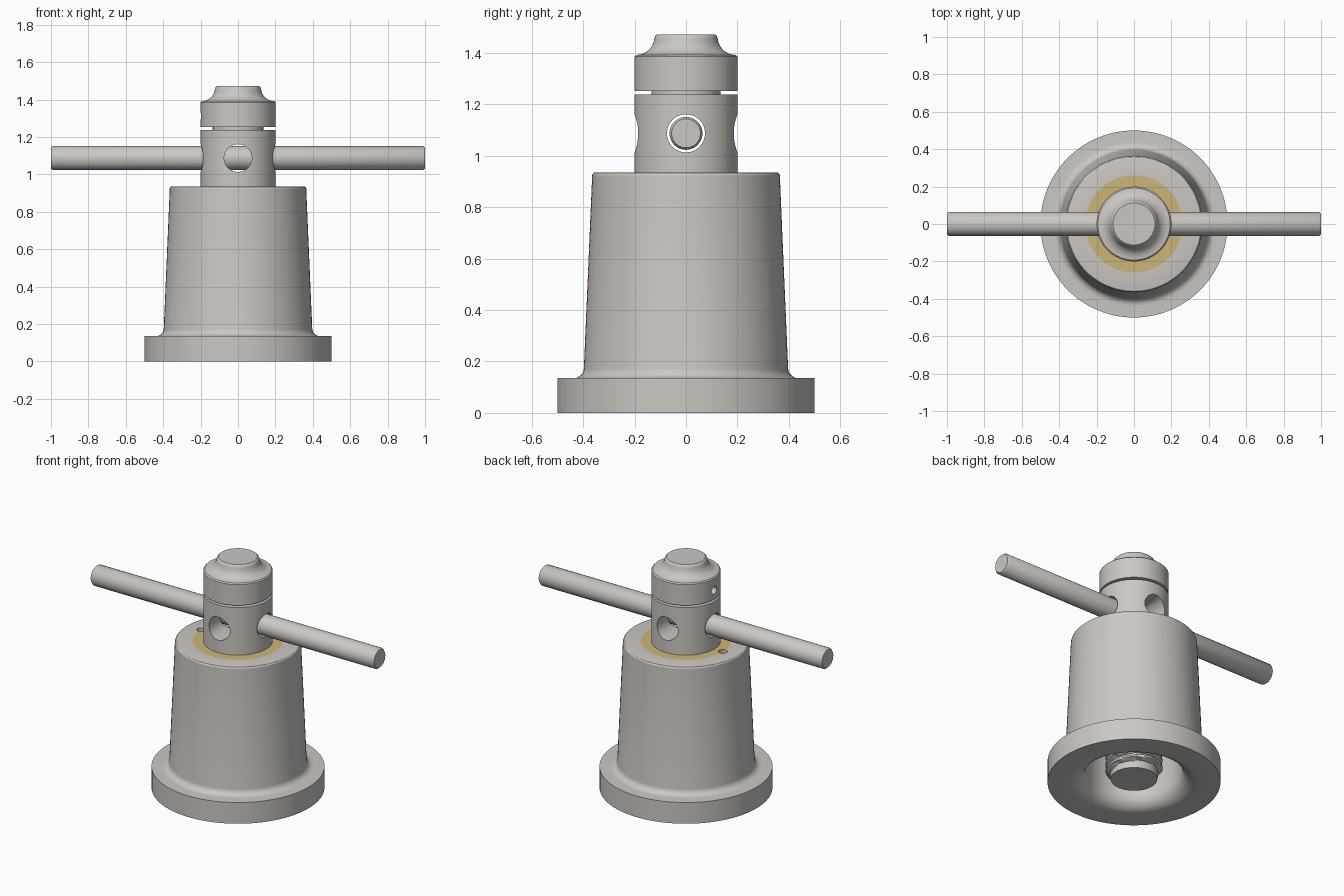
import bpy, bmesh, math
from mathutils import Matrix

cube = bpy.data.objects.get("Cube")
if cube:
    bpy.data.objects.remove(cube, do_unlink=True)


def material(name, rgb):
    mat = bpy.data.materials.new(name)
    mat.use_nodes = True
    mat.diffuse_color = (*rgb, 1)
    mat.node_tree.nodes["Principled BSDF"].inputs["Base Color"].default_value = (*rgb, 1)
    return mat


steel = material("warm grey steel", (0.60, 0.57, 0.54))
brass = material("pale brass", (0.60, 0.47, 0.19))


def finish(bm, name, mat):
    bmesh.ops.remove_doubles(bm, verts=bm.verts, dist=1e-5)
    bmesh.ops.recalc_face_normals(bm, faces=bm.faces)
    mesh = bpy.data.meshes.new(name)
    bm.to_mesh(mesh)
    bm.free()
    mesh.materials.append(mat)
    obj = bpy.data.objects.new(name, mesh)
    bpy.context.collection.objects.link(obj)
    return obj


def activate(obj):
    bpy.ops.object.select_all(action='DESELECT')
    obj.select_set(True)
    bpy.context.view_layer.objects.active = obj


def smooth(obj, angle=30):
    activate(obj)
    bpy.ops.object.shade_smooth_by_angle(angle=math.radians(angle))


def lathe(name, profile, mat, closed=False, steps=96):
    """Revolve (radius, height) points about the z axis."""
    bm = bmesh.new()
    verts = [bm.verts.new((r, 0, z)) for r, z in profile]
    edges = [bm.edges.new(pair) for pair in zip(verts, verts[1:])]
    if closed:
        edges.append(bm.edges.new((verts[-1], verts[0])))
    bmesh.ops.spin(bm, geom=verts + edges, axis=(0, 0, 1), cent=(0, 0, 0),
                   angle=math.tau, steps=steps)
    return finish(bm, name, mat)


def arc(cx, cz, radius, start, end, count=7):
    angles = [math.radians(start + (end - start) * i / count) for i in range(count + 1)]
    return [(cx + radius * math.cos(a), cz + radius * math.sin(a)) for a in angles]


def drill(obj, radius, length, centre, axis='Z'):
    """Cut a round hole through a part."""
    turn = {'X': Matrix.Rotation(math.pi / 2, 4, 'Y'),
            'Y': Matrix.Rotation(math.pi / 2, 4, 'X'), 'Z': Matrix()}[axis]
    bm = bmesh.new()
    bmesh.ops.create_cone(bm, cap_ends=True, segments=48, radius1=radius, radius2=radius,
                          depth=length, matrix=Matrix.Translation(centre) @ turn)
    cutter = finish(bm, "hole_cutter", steel)
    cutter.hide_render = True
    activate(obj)
    mod = obj.modifiers.new("hole", 'BOOLEAN')
    mod.operation, mod.solver, mod.object = 'DIFFERENCE', 'EXACT', cutter
    bpy.ops.object.modifier_apply(modifier=mod.name)
    bpy.data.objects.remove(cutter, do_unlink=True)


TOP = 0.935        # top of the body
BAR_Z = 1.087      # height of the turning bar

# Hollow tapered body with a flanged foot
outside = [(0.5, 0), (0.5, 0.135)] + arc(0.437, 0.175, 0.04, 270, 183)
outside += [(0.365, TOP - 0.015)] + arc(0.353, TOP - 0.012, 0.012, 0, 90, 3)
inside = [(0.26, TOP), (0.26, 0.5), (0.28, 0.5)] + arc(0.37, 0.09, 0.09, 180, 270)
body = lathe("jack_body", outside + inside, steel, closed=True)

# Brass nut set flush in the top of the body
nut = lathe("brass_nut", [(0.168, 0.5), (0.26, 0.5), (0.26, TOP), (0.168, TOP)],
            brass, closed=True)

# Locking pin hole on the joint of nut and body
for part in (body, nut):
    drill(part, 0.026, 0.1, (-0.26, 0, TOP))
    smooth(part)

# Spindle head with two crossing bar holes and a narrow neck
head = lathe("spindle_head", [(0, TOP), (0.2, TOP), (0.2, 1.238), (0.135, 1.238),
                              (0.135, 1.26), (0, 1.26)], steel)
for axis in 'XY':
    drill(head, 0.074, 0.6, (0, 0, BAR_Z), axis)
smooth(head)

# Swivel cap with a flared top and a small side hole
cap_profile = [(0, 1.252), (0.2, 1.252), (0.2, 1.385), (0.193, 1.392)]
cap_profile += arc(0.193, 1.462, 0.07, 270, 185)
cap_profile += [(0.119, 1.466), (0.112, 1.472), (0, 1.472)]
cap = lathe("swivel_cap", cap_profile, steel)
drill(cap, 0.025, 0.12, (-0.2, 0, 1.31), 'X')
smooth(cap)

# Turning bar with chamfered ends
bar = lathe("turning_bar", [(0, -1), (0.056, -1), (0.064, -0.99), (0.064, 0.99),
                            (0.056, 1), (0, 1)], steel, steps=48)
bar.data.transform(Matrix.Translation((0, 0, BAR_Z)) @ Matrix.Rotation(math.pi / 2, 4, 'Y'))
smooth(bar, 50)


# Threaded screw: a tube whose radius follows a helix
def screw_radius(z, turn):
    phase = (z / 0.05 - turn) % 1
    crest = min(1, max(0, 2.4 - abs(phase - 0.5) * 8))
    return 0.135 + 0.03 * crest * min(1, max(0, (z - 0.05) / 0.02))


bm = bmesh.new()
SIDES, ROWS, BASE = 64, 150, 0.02
rows = []
for j in range(ROWS + 1):
    z = BASE + (TOP - BASE) * j / ROWS
    ring = []
    for i in range(SIDES):
        a, r = math.tau * i / SIDES, screw_radius(z, i / SIDES)
        ring.append(bm.verts.new((r * math.cos(a), r * math.sin(a), z)))
    rows.append(ring)
for low, high in zip(rows, rows[1:]):
    for i in range(SIDES):
        k = (i + 1) % SIDES
        bm.faces.new((low[i], low[k], high[k], high[i]))
bm.faces.new(rows[0][::-1])
bm.faces.new(rows[-1])
smooth(finish(bm, "threaded_screw", steel))
